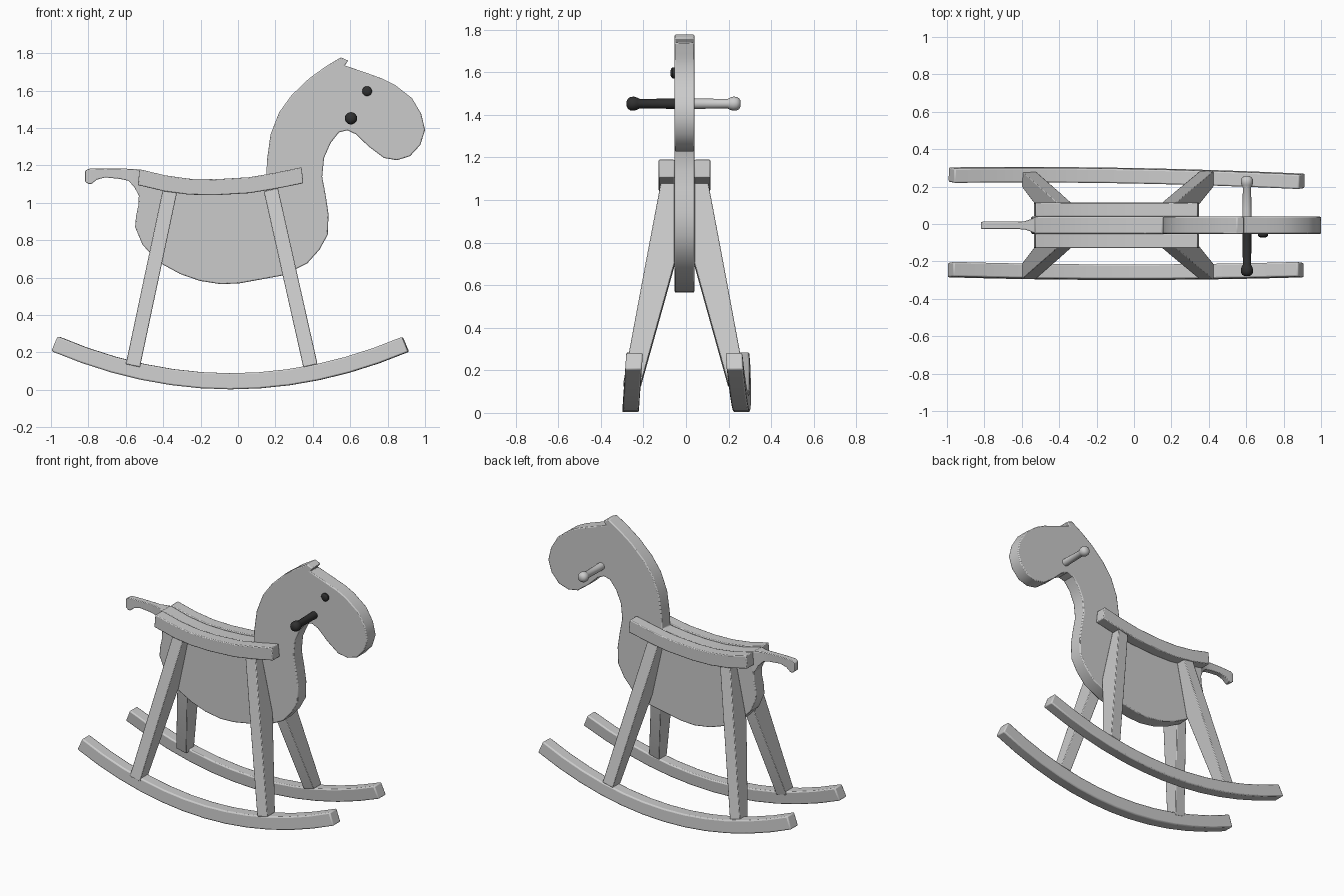
import bpy, bmesh, math
from mathutils import Vector, Matrix

if "Cube" in bpy.data.objects:
    bpy.data.objects.remove(bpy.data.objects["Cube"])

C = -0.007          # y of the body's centre plane
HALF = 0.046        # half thickness of the body board

dark = bpy.data.materials.new("dark_paint")
dark.diffuse_color = (0.03, 0.03, 0.03, 1)
dark.use_nodes = True
dark.node_tree.nodes["Principled BSDF"].inputs["Base Color"].default_value = dark.diffuse_color


def finish(name, bm, bevel=0.0, angle=35, mat=None):
    bmesh.ops.recalc_face_normals(bm, faces=bm.faces)
    me = bpy.data.meshes.new(name)
    bm.to_mesh(me)
    bm.free()
    ob = bpy.data.objects.new(name, me)
    bpy.context.collection.objects.link(ob)
    if mat:
        me.materials.append(mat)
    bpy.ops.object.select_all(action='DESELECT')
    bpy.context.view_layer.objects.active = ob
    ob.select_set(True)
    if bevel:
        m = ob.modifiers.new("bevel", 'BEVEL')
        m.width, m.segments, m.limit_method = bevel, 2, 'ANGLE'
        m.angle_limit = math.radians(50)
    bpy.ops.object.shade_smooth_by_angle(angle=math.radians(angle))
    return ob


def loft(name, rings, bevel=0.0, mat=None, angle=35):
    """Skin a list of equal-sized rings and cap both ends."""
    bm = bmesh.new()
    vs = [[bm.verts.new(p) for p in r] for r in rings]
    n = len(vs[0])
    for a, b in zip(vs, vs[1:]):
        for i in range(n):
            j = (i + 1) % n
            bm.faces.new((a[i], a[j], b[j], b[i]))
    bm.faces.new(vs[0])
    bm.faces.new(vs[-1])
    return finish(name, bm, bevel, angle, mat)


def interp(pts, x):
    for (x0, z0), (x1, z1) in zip(pts, pts[1:]):
        if x <= x1:
            return z0 + (z1 - z0) * (x - x0) / (x1 - x0)
    return pts[-1][1]


# body board: one outline from the rump over the back, neck and head to the belly
outline = [
    (-.53, 1.18), (-.39, 1.143), (-.26, 1.125), (-.125, 1.122), (.0, 1.128), (.152, 1.145),
    (.155, 1.23), (.174, 1.366), (.22, 1.484), (.286, 1.575), (.38, 1.665), (.47, 1.73), (.55, 1.778),
    (.59, 1.76), (.57, 1.735), (.70, 1.69), (.775, 1.663), (.84, 1.63), (.93, 1.56), (.98, 1.475),
    (1.0, 1.39), (.975, 1.31), (.92, 1.25), (.85, 1.228), (.78, 1.24), (.70, 1.30), (.63, 1.367),
    (.585, 1.388), (.54, 1.377), (.495, 1.32), (.46, 1.24), (.45, 1.14), (.468, 1.045), (.484, .94),
    (.48, .83), (.436, .75), (.37, .676), (.24, .612), (.01, .57), (-.09, .565), (-.205, .583),
    (-.31, .62), (-.42, .68), (-.51, .775), (-.55, .87), (-.545, .93), (-.532, .99), (-.53, 1.05)]
loft("body", [[(x, C + s * HALF, z) for x, z in outline] for s in (-1, 1)], 0.006)

# tail: thin board flaring out to the body thickness
tail = [(-.818, 1.17, 1.115, .018), (-.80, 1.182, 1.10, .02), (-.785, 1.183, 1.10, .02),
        (-.755, 1.184, 1.124, .02), (-.71, 1.185, 1.136, .02), (-.63, 1.184, 1.128, .02),
        (-.585, 1.182, 1.118, .022), (-.555, 1.181, 1.085, .032), (-.525, 1.178, 1.03, .045)]
loft("tail", [[(x, C - h, b), (x, C + h, b), (x, C + h, t), (x, C - h, t)]
              for x, t, b, h in tail], 0.004)

seat_top = [(-.527, 1.18), (-.39, 1.147), (-.26, 1.129), (-.125, 1.126), (.06, 1.137),
            (.2, 1.161), (.34, 1.19)]

for s, side in ((-1, "near"), (1, "far")):
    # seat slat beside the back, following its sag
    rings = []
    for i, (x, z) in enumerate(seat_top):
        lean = -0.05 * (x + .125) / .5
        bx, bz = x - lean * .2, z - .085
        y0, y1 = C + s * (HALF + .001), C + s * .121
        rings.append([(x, y0, z), (x, y1, z), (bx, y1, bz), (bx, y0, bz)])
    loft(side + "_seat_slat", rings, 0.005)

    # splayed legs: flat against the body above, slanting below
    for leg, (xt, xb) in (("rear_leg", (-.365, -.562)), ("front_leg", (.178, .387))):
        rings = []
        for z, inner, outer in ((1.07, HALF, .112), (.70, HALF, .182), (.13, .205, .288)):
            xc = xt + (xb - xt) * (1.06 - z) / .93
            sl = (xb - xt) / .93 * .038          # keeps the ends square to the leg
            y0, y1 = C + s * inner, C + s * outer
            rings.append([(xc - .038, y0, z - sl), (xc + .038, y0, z + sl),
                          (xc + .038, y1, z + sl), (xc - .038, y1, z - sl)])
        loft(side + "_" + leg, rings, 0.004)

    # rocker: curved rail leaning in with the legs
    rings = []
    n = 12
    for i in range(n + 1):
        x = -.998 + 1.908 * i / n
        u = (x + .04) / .955
        z = .003 + .203 * u * u
        nx, nz = Vector((-.42 * u, 1)).normalized() * .086
        ring = []
        for px, pz, d in ((x, z, .222), (x, z, .300), (x + nx, z + nz, .300), (x + nx, z + nz, .222)):
            ring.append((px, s * (d - .07 * pz), pz))
        rings.append(ring)
    rocker = loft(side + "_rocker", rings, 0.008)
    if s == 1:
        rocker.data.transform(Matrix.Rotation(-.018, 4, 'Z'))


def peg(name, x, z, profile, s, mat=None, sides=20):
    """Turned peg standing out of the body along y."""
    rings = [[(x + r * math.cos(2 * math.pi * k / sides), s * d,
               z + r * math.sin(2 * math.pi * k / sides)) for k in range(sides)]
             for d, r in profile]
    loft(name, rings, mat=mat, angle=40)


# handle halves with rounded knobs
grip = [(.02, .025), (.08, .024), (.195, .022), (.208, .029), (.222, .033), (.238, .032),
        (.25, .025), (.257, .012)]
peg("far_handle", .604, 1.452, grip, 1)
peg("near_handle", .604, 1.452, [(d if d < .1 else d + .022, r) for d, r in grip], -1, dark)

# eye button
peg("eye", .69, 1.597, [(.045, .026), (.064, .026), (.070, .02), (.073, .009)], -1, dark)
